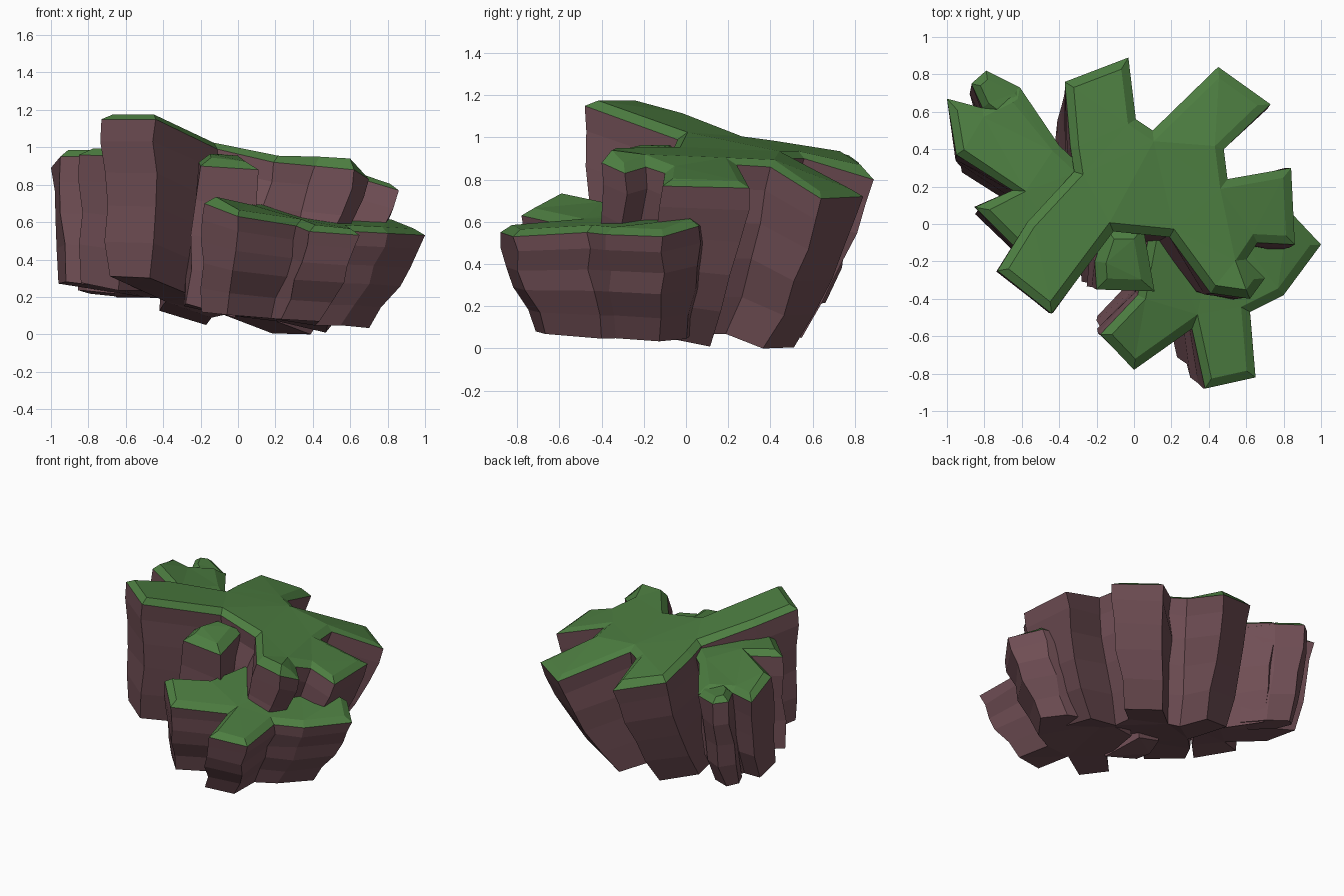
import bpy, bmesh, random
from mathutils import Vector
from mathutils.geometry import delaunay_2d_cdt

if "Cube" in bpy.data.objects:
    bpy.data.objects.remove(bpy.data.objects["Cube"])

random.seed(4)


def material(name, color):
    m = bpy.data.materials.new(name)
    m.diffuse_color = (*color, 1)
    m.use_nodes = True
    m.node_tree.nodes["Principled BSDF"].inputs["Base Color"].default_value = m.diffuse_color
    return m


ROCK = material("reddish brown rock", (0.165, 0.078, 0.092))
GRASS = material("grass green", (0.073, 0.205, 0.052))


def inset(pts, d):
    """Offset a counter-clockwise outline inwards."""
    out = []
    n = len(pts)
    for i in range(n):
        p = Vector(pts[i][:2])
        e1 = (p - Vector(pts[i - 1][:2])).normalized()
        e2 = (Vector(pts[(i + 1) % n][:2]) - p).normalized()
        n1, n2 = Vector((-e1.y, e1.x)), Vector((-e2.y, e2.x))
        out.append(p + (n1 + n2) * d / max(1 + n1.dot(n2), 0.6))
    return out


def fill(bm, ring, up, mat):
    """Fill a concave, slightly uneven ring with well-shaped triangles."""
    n = len(ring)
    flat = [v.co.xy.copy() for v in ring]
    edges = [(i, (i + 1) % n) for i in range(n)]
    verts, _, tris, origin, _, _ = delaunay_2d_cdt(flat, edges, [], 1, 1e-6)
    src = [ring[o[0]] if o else bm.verts.new((p.x, p.y, min(v.co.z for v in ring)))
           for p, o in zip(verts, origin)]
    for tri in tris:
        f = bm.faces.new([src[i] for i in tri])
        f.normal_update()
        if (f.normal.z > 0) != up:
            f.normal_flip()
        f.material_index = mat


def rock(name, pts, pivot, profile, bed, shift=(0, 0), bevel=0.045, rise=0.035):
    """Star-shaped cliff: grassy bevelled cap, banded walls tapering to a pivot.
    Points are x, y, rim height and an optional own cap rise.
    bed gives the sloping underside: z = bed0 + bed1 * x + bed2 * y."""
    area = sum(pts[i - 1][0] * pts[i][1] - pts[i][0] * pts[i - 1][1] for i in range(len(pts)))
    if area < 0:
        pts = pts[::-1]
    n = len(pts)
    bm = bmesh.new()
    s_end = profile[-1][1]
    low = []
    for x, y, z, *_ in pts:
        bx = pivot[0] + (x - pivot[0]) * s_end + shift[0]
        by = pivot[1] + (y - pivot[1]) * s_end + shift[1]
        low.append(max(0.0, bed[0] + bed[1] * bx + bed[2] * by + random.uniform(-0.015, 0.015)))
    rings = [[bm.verts.new((p.x, p.y, q[2] + (q[3] if len(q) > 3 else rise)))
              for p, q in zip(inset(pts, bevel), pts)]]
    for k, (t, s) in enumerate(profile):
        ring = []
        for i, (x, y, z, *_) in enumerate(pts):
            j = 0.015 if 0 < k < len(profile) - 1 else 0
            px = pivot[0] + (x - pivot[0]) * s + shift[0] * t + random.uniform(-j, j)
            py = pivot[1] + (y - pivot[1]) * s + shift[1] * t + random.uniform(-j, j)
            ring.append(bm.verts.new((px, py, z + (low[i] - z) * t)))
        rings.append(ring)
    for k in range(len(rings) - 1):
        for i in range(n):
            j = (i + 1) % n
            f = bm.faces.new((rings[k][i], rings[k + 1][i], rings[k + 1][j], rings[k][j]))
            f.material_index = 1 if k == 0 else 0
    fill(bm, rings[0], True, 1)
    fill(bm, rings[-1], False, 0)
    me = bpy.data.meshes.new(name)
    bm.to_mesh(me)
    bm.free()
    me.materials.append(ROCK)
    me.materials.append(GRASS)
    ob = bpy.data.objects.new(name, me)
    bpy.context.collection.objects.link(ob)
    return ob


# Main high plateau with radiating arms
rock("upper_plateau", [
    (-0.37, 0.76, 0.90), (-0.03, 0.89, 0.80, 0.07), (0.01, 0.56, 0.90), (0.10, 0.50, 0.90),
    (0.45, 0.84, 0.72), (0.73, 0.64, 0.71), (0.48, 0.40, 0.86), (0.50, 0.24, 0.87),
    (0.84, 0.30, 0.76), (0.86, -0.11, 0.77), (0.66, -0.10, 0.83), (0.60, -0.19, 0.86, 0.06),
    (0.70, -0.29, 0.83, 0.05), (0.62, -0.40, 0.88, 0.06), (0.41, -0.37, 0.90, 0.05),
    (0.19, -0.07, 0.92), (-0.11, -0.04, 0.99), (-0.44, -0.48, 1.15, 0.025),
    (-0.73, -0.25, 1.15, 0.025), (-0.57, 0.01, 1.08), (-0.32, 0.28, 0.97), (-0.34, 0.41, 0.95)],
    (-0.56, -0.40), [(0, 1), (0.14, 0.98), (0.34, 0.935), (0.55, 0.885), (0.78, 0.82), (1, 0.735)],
    (0.133, -0.19, -0.20))

# Lower front shelf
rock("lower_shelf", [
    (-0.18, -0.59, 0.70), (0.00, -0.78, 0.63), (0.31, -0.56, 0.58), (0.38, -0.88, 0.55),
    (0.65, -0.82, 0.53), (0.62, -0.47, 0.55), (0.80, -0.38, 0.54), (1.00, -0.11, 0.53),
    (0.84, 0.06, 0.58), (0.45, 0.12, 0.60), (0.10, 0.05, 0.66), (0.02, -0.38, 0.66)],
    (-0.12, -0.18), [(0, 1), (0.15, 0.985), (0.35, 0.945), (0.55, 0.90), (0.78, 0.82), (1, 0.76)],
    (0.09, -0.08, 0.0), shift=(-0.03, 0))

# Left spur, a step below the main plateau
rock("left_spur", [
    (-1.00, 0.67, 0.89), (-0.81, 0.62, 0.89), (-0.67, 0.69, 0.89), (-0.61, 0.73, 0.87),
    (-0.40, 0.42, 0.92), (-0.25, 0.28, 0.92), (-0.45, 0.00, 0.95), (-0.60, -0.16, 0.95),
    (-0.85, 0.09, 0.96), (-0.65, 0.18, 0.95), (-0.95, 0.37, 0.95)],
    (-0.90, 0.0), [(0, 1), (0.2, 0.98), (0.45, 0.95), (0.7, 0.90), (1, 0.80)],
    (0.13, -0.17, -0.05), shift=(0.02, -0.02))

# Small back-left outcrop
rock("back_left_outcrop", [
    (-0.87, 0.75, 0.89), (-0.79, 0.82, 0.88), (-0.61, 0.73, 0.86), (-0.48, 0.53, 0.87),
    (-0.62, 0.48, 0.88), (-0.81, 0.62, 0.89)],
    (-0.80, 0.1), [(0, 1), (0.25, 0.97), (0.5, 0.93), (0.75, 0.87), (1, 0.78)],
    (0.13, -0.17, -0.05), bevel=0.04)

# Small pillar between plateau and shelf
rock("front_pillar", [
    (-0.20, -0.35, 0.90), (0.11, -0.36, 0.88), (0.05, -0.02, 0.91), (-0.15, -0.02, 0.92),
    (-0.21, -0.20, 0.92)],
    (-0.2, -0.2), [(0, 1), (0.25, 0.98), (0.5, 0.95), (0.75, 0.95), (1, 0.85)],
    (0.10, -0.22, 0.0), shift=(-0.08, 0.02), bevel=0.06, rise=0.045)
